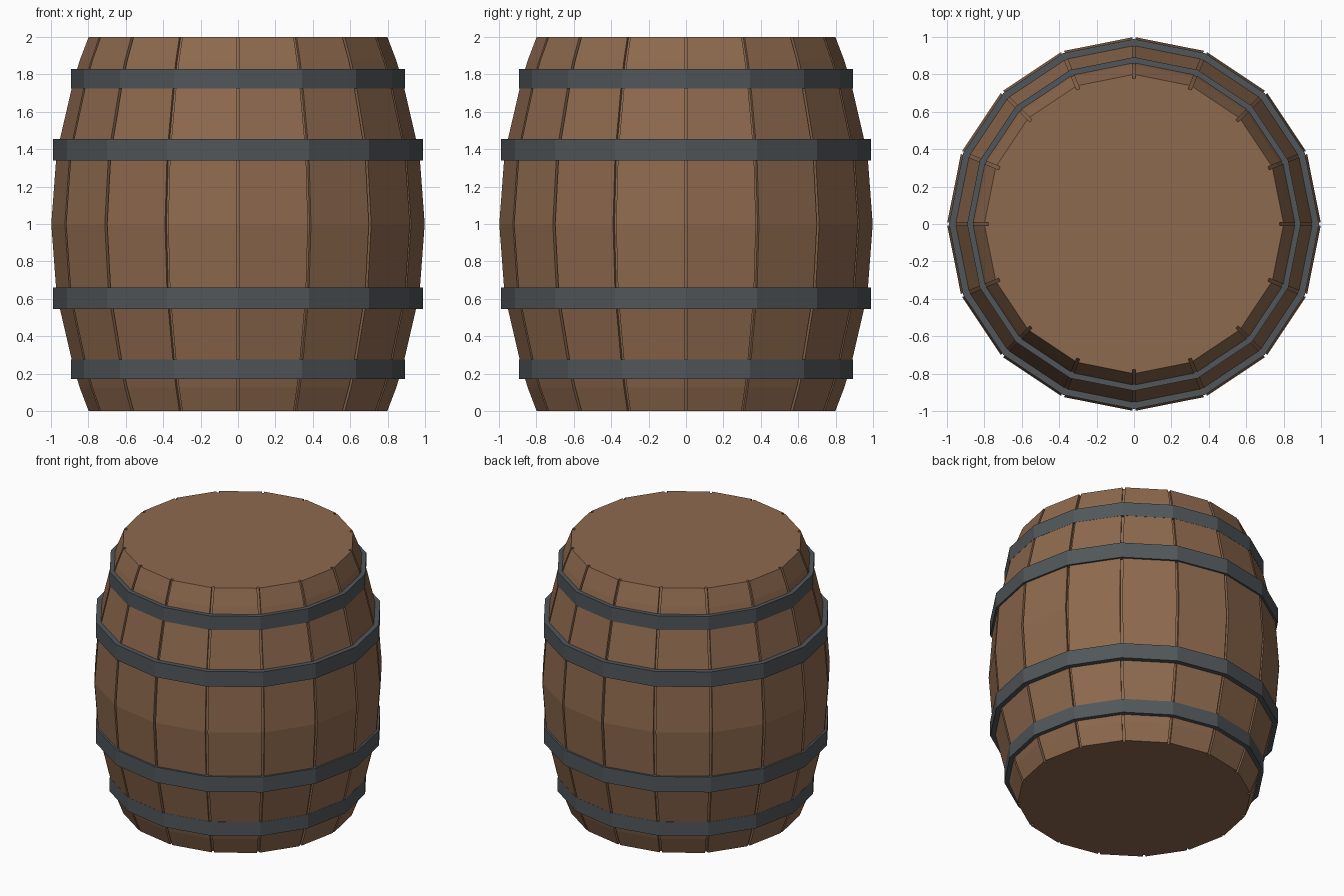
import bpy, bmesh, math
from mathutils import Vector

if "Cube" in bpy.data.objects:
    bpy.data.objects.remove(bpy.data.objects["Cube"])

SIDES = 16
HALF_GAP = 0.009   # half width of the groove between staves
DEPTH = 0.02       # groove depth


def material(name, rgb):
    m = bpy.data.materials.new(name)
    m.diffuse_color = (*rgb, 1)
    m.use_nodes = True
    m.node_tree.nodes["Principled BSDF"].inputs["Base Color"].default_value = m.diffuse_color
    return m


wood = material("brown wood", (0.27, 0.142, 0.076))
steel = material("dark steel", (0.082, 0.094, 0.102))


def finish(bm, name, mat):
    bmesh.ops.recalc_face_normals(bm, faces=bm.faces)
    me = bpy.data.meshes.new(name)
    bm.to_mesh(me)
    bm.free()
    me.materials.append(mat)
    ob = bpy.data.objects.new(name, me)
    bpy.context.collection.objects.link(ob)
    return ob


def bridge(bm, a, b):
    n = len(a)
    for i in range(n):
        j = (i + 1) % n
        bm.faces.new((a[i], a[j], b[j], b[i]))


def corner(i, r):
    a = 2 * math.pi * i / SIDES
    return Vector((r * math.cos(a), r * math.sin(a), 0))


def stave_ring(bm, r, z):
    """Sixteen-sided outline with a square groove at each corner."""
    ring = []
    for i in range(SIDES):
        c = corner(i, r)
        out = c.normalized()
        before = (corner(i - 1, r) - c).normalized() * HALF_GAP
        after = (corner(i + 1, r) - c).normalized() * HALF_GAP
        for p in (c + before, c + before - out * DEPTH,
                  c + after - out * DEPTH, c + after):
            ring.append(bm.verts.new((p.x, p.y, z)))
    return ring


# Barrel body: bulging grooved staves with flat ends
half = [(0, 0.80), (0.125, 0.848), (0.25, 0.885), (0.625, 0.972)]
profile = half + [(1.0, 1.0)] + [(2 - z, r) for z, r in reversed(half)]
bm = bmesh.new()
rings = [stave_ring(bm, r, z) for z, r in profile]
for a, b in zip(rings, rings[1:]):
    bridge(bm, a, b)
bm.faces.new(rings[0])
bm.faces.new(rings[-1])
finish(bm, "barrel_staves", wood)


# Hoops: upright sixteen-sided bands
def hoop(name, z0, z1, r_out, r_in):
    bm = bmesh.new()
    loops = []
    for r, z in ((r_out, z0), (r_out, z1), (r_in, z1), (r_in, z0)):
        loops.append([bm.verts.new(corner(i, r) + Vector((0, 0, z)))
                      for i in range(SIDES)])
    for k in range(4):
        bridge(bm, loops[k], loops[(k + 1) % 4])
    finish(bm, name, steel)


for label, z0, z1, r, r_in in (("end", 0.17, 0.275, 0.892, 0.855),
                               ("middle", 0.545, 0.66, 0.989, 0.95)):
    hoop("lower_" + label + "_hoop", z0, z1, r, r_in)
    hoop("upper_" + label + "_hoop", 2 - z1, 2 - z0, r, r_in)
